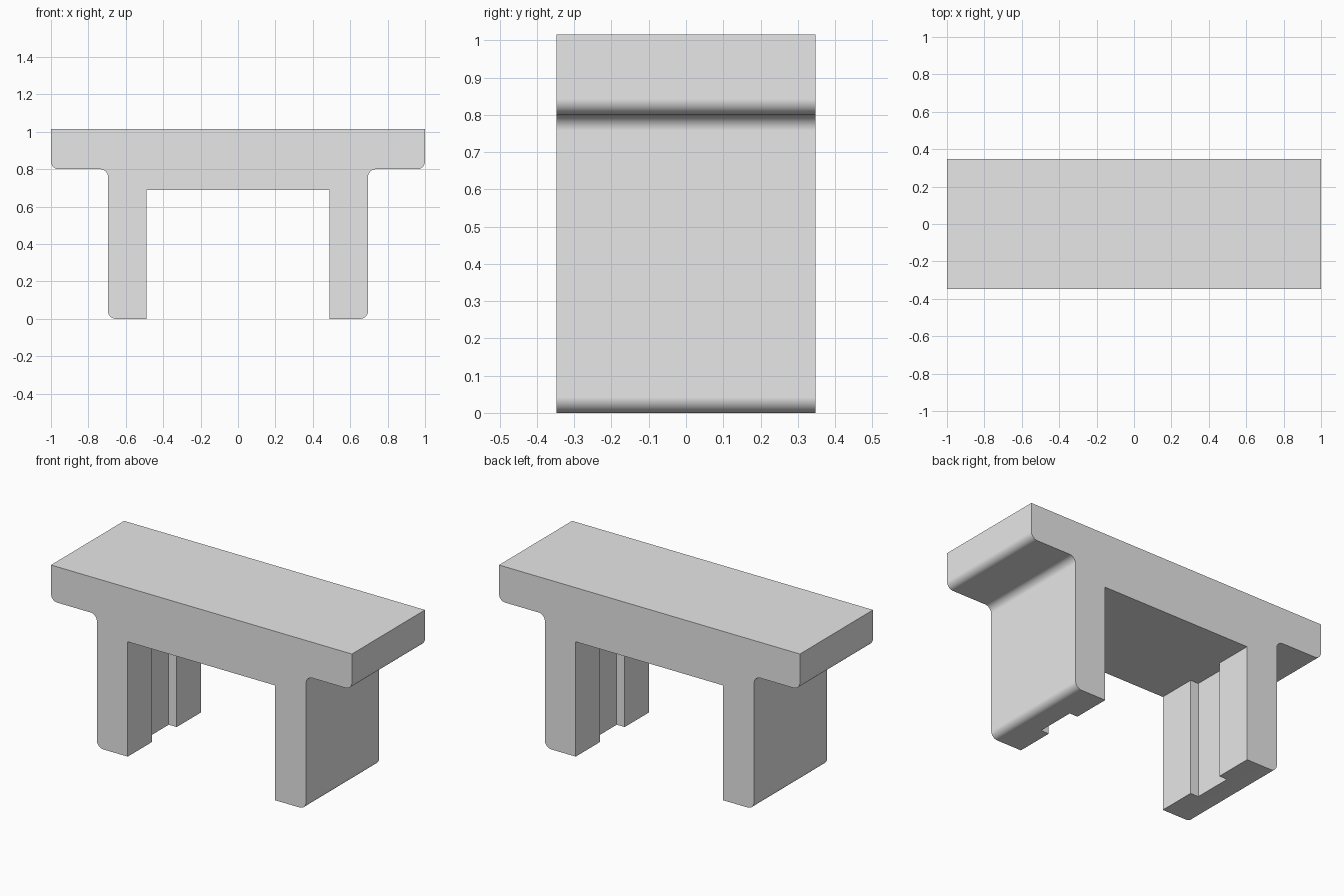
import bpy
import bmesh
from mathutils import Vector

cube = bpy.data.objects.get("Cube")
if cube:
    bpy.data.objects.remove(cube, do_unlink=True)

HALF_DEPTH = 0.347
TOP = 1.015
DECK_UNDER = 0.80      # underside of the overhanging ends
SPAN_UNDER = 0.69      # underside between the legs
LEG_OUT, LEG_IN = 0.695, 0.49
RADIUS = 0.042
GROOVE_HALF, GROOVE_DEPTH = 0.118, 0.053

# Single grey material
grey = bpy.data.materials.new("light_grey")
grey.use_nodes = True
colour = (0.8, 0.8, 0.8, 1)
grey.diffuse_color = colour
grey.node_tree.nodes["Principled BSDF"].inputs["Base Color"].default_value = colour


def add_object(name, bm):
    mesh = bpy.data.meshes.new(name)
    bm.to_mesh(mesh)
    bm.free()
    mesh.materials.append(grey)
    obj = bpy.data.objects.new(name, mesh)
    bpy.context.collection.objects.link(obj)
    return obj


# Bench block: half outline mirrored, extruded along y, rounded at chosen corners
rounded = [(1, DECK_UNDER), (LEG_OUT, DECK_UNDER), (LEG_OUT, 0)]
half = [(1, TOP)] + rounded + [(LEG_IN, 0), (LEG_IN, SPAN_UNDER)]
outline = half + [(-x, z) for x, z in reversed(half)]

bm = bmesh.new()
face = bm.faces.new([bm.verts.new((x, -HALF_DEPTH, z)) for x, z in outline])
ext = bmesh.ops.extrude_face_region(bm, geom=[face], use_keep_orig=True)
moved = [v for v in ext["geom"] if isinstance(v, bmesh.types.BMVert)]
bmesh.ops.translate(bm, verts=moved, vec=(0, 2 * HALF_DEPTH, 0))
bmesh.ops.recalc_face_normals(bm, faces=bm.faces)


def is_rounded(edge):
    a, b = (v.co for v in edge.verts)
    if abs(a.y - b.y) < HALF_DEPTH:
        return False
    return any(abs(abs(a.x) - x) + abs(a.z - z) < 1e-4 for x, z in rounded)


bmesh.ops.bevel(bm, geom=[e for e in bm.edges if is_rounded(e)], offset=RADIUS,
                segments=10, profile=0.5, affect='EDGES')
bmesh.ops.recalc_face_normals(bm, faces=bm.faces)
bench = add_object("bench_block", bm)
bpy.context.view_layer.objects.active = bench
bench.select_set(True)

# Vertical groove on the inner side of both legs, cut by one box
bm = bmesh.new()
bmesh.ops.create_cube(bm, size=1)
size = Vector((2 * (LEG_IN + GROOVE_DEPTH), 2 * GROOVE_HALF, SPAN_UNDER + 0.1))
bmesh.ops.scale(bm, vec=size, verts=bm.verts)
bmesh.ops.translate(bm, vec=(0, 0, SPAN_UNDER - size.z / 2), verts=bm.verts)
cutter = add_object("groove_cutter", bm)
cutter.hide_render = True

cut = bench.modifiers.new("grooves", 'BOOLEAN')
cut.operation = 'DIFFERENCE'
cut.solver = 'EXACT'
cut.object = cutter
bpy.ops.object.modifier_apply(modifier=cut.name)
bpy.data.objects.remove(cutter, do_unlink=True)

# Smooth rounding with flat main faces
bpy.ops.object.shade_smooth_by_angle()
weighted = bench.modifiers.new("flat_faces", 'WEIGHTED_NORMAL')
weighted.keep_sharp = True
